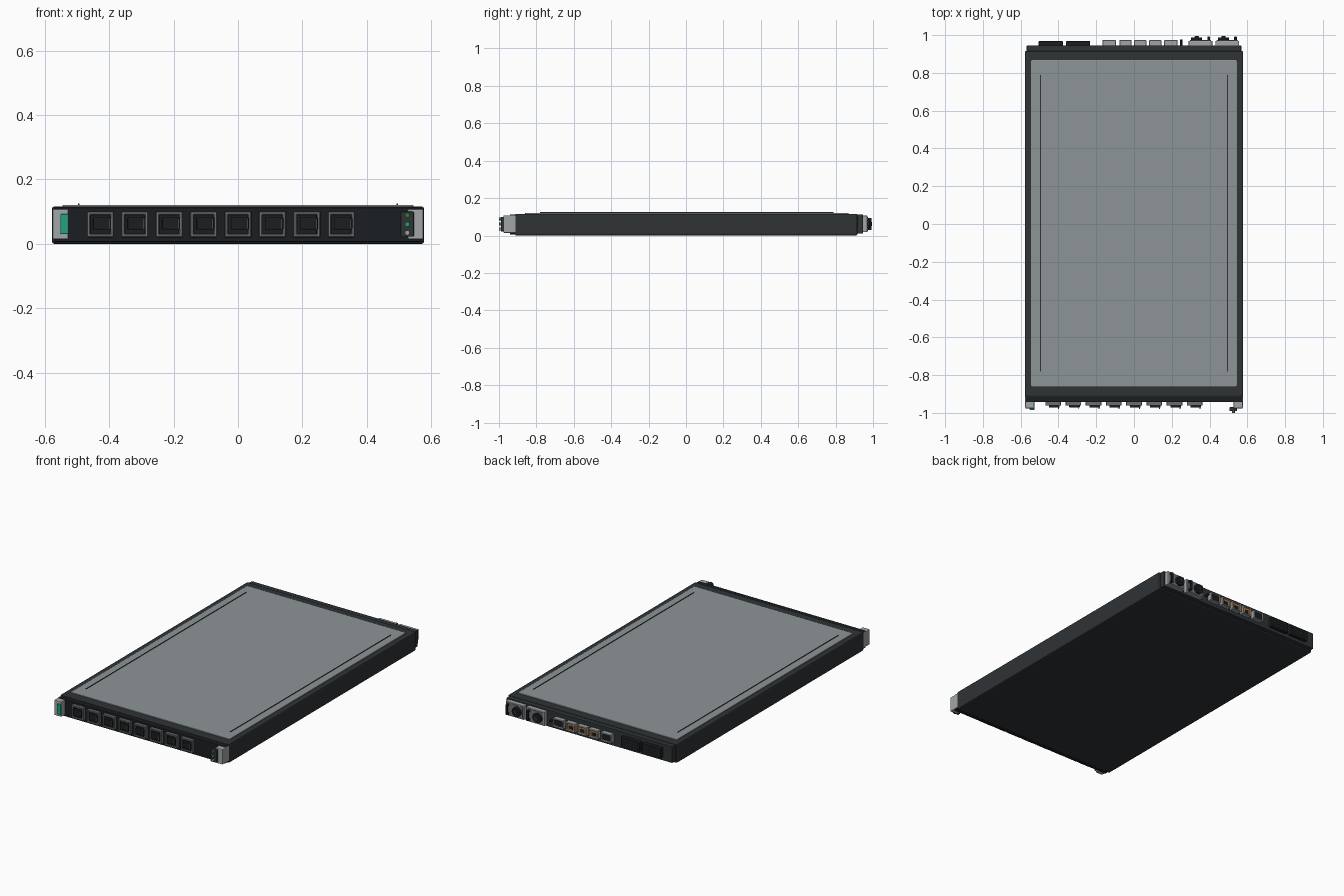
import bpy, math

if "Cube" in bpy.data.objects:
    bpy.data.objects.remove(bpy.data.objects["Cube"])

def mat(name, r, g, b):
    m = bpy.data.materials.new(name)
    m.diffuse_color = (r, g, b, 1)
    m.use_nodes = True
    m.node_tree.nodes["Principled BSDF"].inputs["Base Color"].default_value = m.diffuse_color
    return m

BODY = mat("charcoal", .028, .033, .036)
DARK = mat("near_black", .011, .013, .015)
LID = mat("lid_grey", .27, .30, .31)
STEEL = mat("steel", .36, .38, .39)
FRAME = mat("frame_grey", .15, .16, .165)
TEAL = mat("teal", .015, .36, .23)
GREEN = mat("green", .03, .22, .05)
ORANGE = mat("orange", .50, .21, .04)

def finish(ob, m, bevel, seg=2):
    ob.data.materials.append(m)
    if bevel:
        b = ob.modifiers.new("bevel", 'BEVEL')
        b.width, b.segments, b.limit_method = bevel, seg, 'ANGLE'
    return ob

def box(name, x, y, z, m, bevel=0.0):
    """Box from (min, max) ranges."""
    bpy.ops.mesh.primitive_cube_add(size=1, location=[(a + b) / 2 for a, b in (x, y, z)])
    ob = bpy.context.object
    ob.name = name
    ob.scale = [b - a for a, b in (x, y, z)]
    bpy.ops.object.transform_apply(location=False, rotation=False, scale=True)
    return finish(ob, m, bevel)

def disc(name, x, y, z, r, m, bevel=0.0, sides=32):
    """Cylinder along y, y is a (min, max) range."""
    bpy.ops.mesh.primitive_cylinder_add(vertices=sides, radius=r, depth=y[1] - y[0],
        location=(x, (y[0] + y[1]) / 2, z), rotation=(math.pi / 2, 0, 0))
    ob = bpy.context.object
    ob.name = name
    finish(ob, m, bevel)
    bpy.ops.object.shade_smooth_by_angle()
    return ob

def ring_frame(name, cx, cz, w, h, t, y, m, bevel=0.0):
    """Rectangular frame in the xz plane."""
    verts, faces = [], []
    for yy in y:
        for d in (0, t):
            a, b = w / 2 - d, h / 2 - d
            verts += [(cx + sx * a, yy, cz + sz * b) for sx, sz in ((-1, -1), (1, -1), (1, 1), (-1, 1))]
    for i in range(4):
        j = (i + 1) % 4
        faces += [(i, j, 4 + j, 4 + i), (8 + j, 8 + i, 12 + i, 12 + j),
                  (j, i, 8 + i, 8 + j), (4 + i, 4 + j, 12 + j, 12 + i)]
    me = bpy.data.meshes.new(name)
    me.from_pydata(verts, [], faces)
    ob = bpy.data.objects.new(name, me)
    bpy.context.collection.objects.link(ob)
    return finish(ob, m, bevel, 1)

# Chassis, lid, front and rear panels
box("chassis", (-.578, .578), (-.914, .916), (0, .116), BODY, .007)
box("lid", (-.545, .545), (-.86, .868), (.108, .121), LID, .003)
for s in (-1, 1):
    box("lid_rib", (s * .495 - .002, s * .495 + .002), (-.78, .788), (.118, .1245), BODY)
box("front_panel", (-.572, .572), (-.942, -.905), (.006, .112), DARK, .003)
box("rear_panel", (-.568, .568), (.90, .946), (.01, .112), BODY, .003)

# Drive bays
for i in range(8):
    x, z = -.428 + i * .107, .06
    ring_frame("bay_frame", x, z, .083, .080, .010, (-.962, -.938), FRAME, .002)
    box("drive_carrier", (x - .031, x + .031), (-.957, -.938), (.029, .091), DARK, .002)
    box("drive_latch", (x - .022, x + .034), (-.972, -.955), (.044, .082), DARK, .003)
    box("latch_grip", (x + .026, x + .031), (-.979, -.968), (.045, .078), FRAME, .001)

# Mounting ears
for s in (-1, 1):
    box("mounting_ear", sorted((s * .527, s * .576)), (-.976, -.90), (.014, .108), STEEL, .004)
box("release_button", (-.552, -.526), (-.986, -.97), (.03, .092), TEAL, .003)

# Status panel on the right ear
box("status_panel", (.505, .546), (-.99, -.97), (.022, .100), BODY, .003)
for z, m in ((.089, GREEN), (.061, TEAL), (.034, STEEL)):
    disc("status_light", .526, (-1.0, -.985), z, .0075, m, sides=16)

# Power supplies
for x in (.352, .494):
    box("power_supply", (x - .063, x + .063), (.94, .970), (.018, .106), STEEL, .004)
    box("supply_face", (x - .056, x + .056), (.965, .973), (.025, .099), FRAME, .002)
    disc("supply_socket", x - .020, (.965, .988), .062, .029, DARK, .002)
    disc("socket_hub", x - .020, (.985, .994), .062, .011, BODY, .001, 20)
    for z in (.036, .088):
        box("handle_post", (x + .036, x + .050), (.965, .990), (z - .006, z + .006), DARK, .002)
    box("handle_bar", (x + .036, x + .050), (.982, .992), (.030, .094), DARK, .003)

# Rear ports and reset button
for x, m in ((.195, DARK), (.112, ORANGE), (.033, ORANGE), (-.045, ORANGE), (-.132, DARK)):
    w = .066 if m is ORANGE else .072
    ring_frame("port_frame", x, .06, w, .054, .008, (.94, .974), STEEL, .003)
    box("port_insert", (x - w / 2 + .006, x + w / 2 - .006), (.94, .966), (.039, .081), m)
    if m is ORANGE:
        box("port_opening", (x - .014, x + .014), (.96, .968), (.047, .066), DARK)
disc("reset_button", .25, (.94, .976), .06, .006, DARK, .001, 16)

# Expansion slots
for x in (-.441, -.296):
    box("expansion_slot", (x - .064, x + .064), (.94, .968), (.030, .092), DARK, .003)
    for k in (-1, 0, 1):
        box("slot_vent", (x - .052, x + .052), (.96, .970), (.059 + k * .016, .063 + k * .016), BODY)
